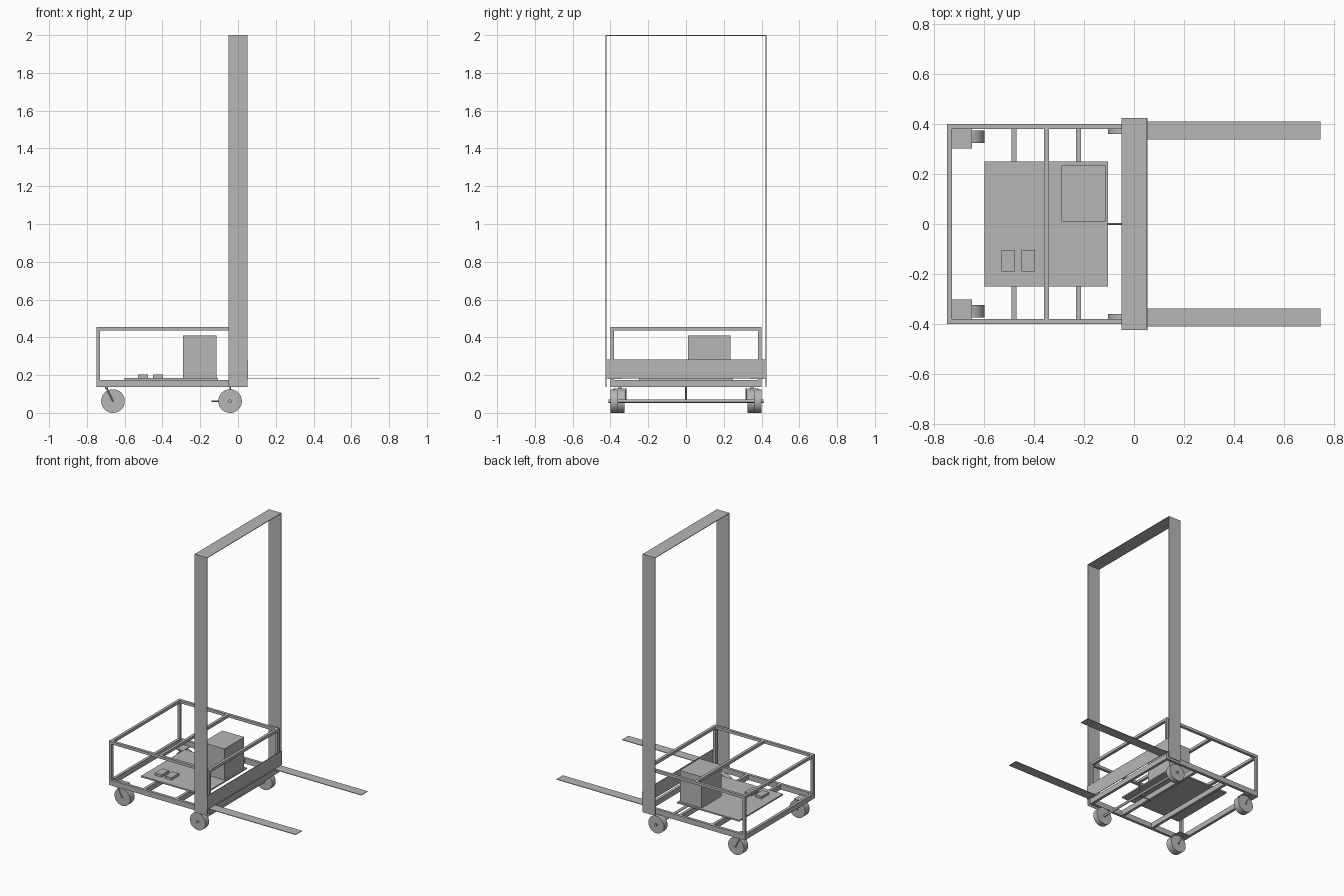
import bpy
import math
from mathutils import Vector

cube = bpy.data.objects.get("Cube")
if cube:
    bpy.data.objects.remove(cube, do_unlink=True)

grey = bpy.data.materials.new("plain grey")
grey.use_nodes = True
COLOUR = (0.47, 0.47, 0.47, 1)
grey.diffuse_color = COLOUR
grey.node_tree.nodes["Principled BSDF"].inputs["Base Color"].default_value = COLOUR


def box(name, x, y, z):
    """Box from (low, high) ranges on each axis."""
    bpy.ops.mesh.primitive_cube_add(size=1)
    ob = bpy.context.object
    ob.name = name
    for v in ob.data.vertices:
        v.co = [r[0] if c < 0 else r[1] for c, r in zip(v.co, (x, y, z))]
    ob.data.materials.append(grey)
    return ob


def rod(name, a, b, radius, sides=16):
    """Cylinder between two points."""
    a, b = Vector(a), Vector(b)
    bpy.ops.mesh.primitive_cylinder_add(vertices=sides, radius=radius,
                                        depth=(b - a).length, location=(a + b) / 2)
    ob = bpy.context.object
    ob.name = name
    ob.rotation_euler = (b - a).to_track_quat('Z', 'Y').to_euler()
    ob.data.materials.append(grey)
    bpy.ops.object.shade_smooth_by_angle(angle=math.radians(35))
    return ob


def span(centre, width):
    return (centre - width / 2, centre + width / 2)


def side_range(s, low, high):
    return tuple(sorted((s * low, s * high)))


BACK, FRONT, HALF, T = -0.75, 0.05, 0.40, 0.02
LOW, DECK, TOP = 0.137, 0.175, 0.455
INNER = (-HALF + T, HALF - T)
SIDES = ((1, "left"), (-1, "right"))

# Tubular frame: long rails and corner posts
for s, side in SIDES:
    y = side_range(s, HALF - T, HALF)
    box(f"{side}_lower_rail", (BACK, FRONT), y, (LOW, DECK))
    box(f"{side}_upper_rail", (BACK, FRONT), y, (TOP - T, TOP))
    for x, end in ((BACK + T / 2, "rear"), (FRONT - T / 2, "front")):
        box(f"{side}_{end}_post", span(x, T), y, (DECK, TOP - T))

# Cross members
for i, x in enumerate((BACK + T / 2, -0.481, -0.222, FRONT - T / 2)):
    box(f"lower_crossbar_{i + 1}", span(x, T), INNER, (LOW, DECK))
for i, x in enumerate((BACK + T / 2, -0.351, FRONT - T / 2)):
    box(f"upper_crossbar_{i + 1}", span(x, T), INNER, (TOP - T, TOP))

# Equipment deck, control box and two small modules
box("equipment_deck", (-0.6, -0.105), (-0.25, 0.25), (DECK, 0.185))
box("control_box", (-0.29, -0.115), (0.01, 0.235), (0.185, 0.41))
for i, x in enumerate((-0.504, -0.424)):
    box(f"small_module_{i + 1}", span(x, 0.053), (-0.19, -0.105), (0.185, 0.202))

# Thin sheet mast
for s, side in SIDES:
    box(f"{side}_mast_upright", (-0.05, 0.05), side_range(s, 0.421, 0.425), (LOW, 2.0))
box("mast_top", (-0.05, 0.05), (-0.421, 0.421), (1.996, 2.0))

# Lifting carriage and forks
box("carriage_plate", (0.05, 0.054), (-0.427, 0.425), (0.183, 0.283))
for s, side in SIDES:
    box(f"{side}_fork", (0.05, 0.748), side_range(s, 0.338, 0.41), (0.179, 0.183))

# Drive wheels on a through axle
R, WZ, DX, CX = 0.0625, 0.0625, -0.042, -0.662
for s, side in SIDES:
    rod(f"{side}_drive_wheel", (DX, s * 0.36, WZ), (DX, s * 0.40, WZ), R, 48)
rod("drive_axle", (DX, -0.41, WZ), (DX, 0.41, WZ), 0.009)
rod("axle_hanger", (DX, 0, WZ), (DX, 0, LOW), 0.004, 12)
rod("axle_lever", (DX, 0, WZ), (-0.14, 0, WZ), 0.004, 12)

# Rear casters: mount plate, swivel stem, fork arms, wheel
for s, side in SIDES:
    box(f"{side}_caster_plate", (-0.73, -0.65), side_range(s, 0.302, 0.38), (LOW, 0.143))
    rod(f"{side}_caster_stem", (-0.695, s * 0.35, 0.128), (-0.695, s * 0.35, 0.14), 0.008)
    box(f"{side}_caster_bridge", (-0.703, -0.687), side_range(s, 0.318, 0.382), (0.126, 0.13))
    rod(f"{side}_caster_wheel", (CX, s * 0.325, WZ), (CX, s * 0.375, WZ), R, 48)
    rod(f"{side}_caster_axle", (CX, s * 0.317, WZ), (CX, s * 0.383, WZ), 0.006)
    for y in (0.32, 0.38):
        rod(f"{side}_caster_arm", (-0.695, s * y, 0.128), (CX, s * y, WZ), 0.004, 8)
